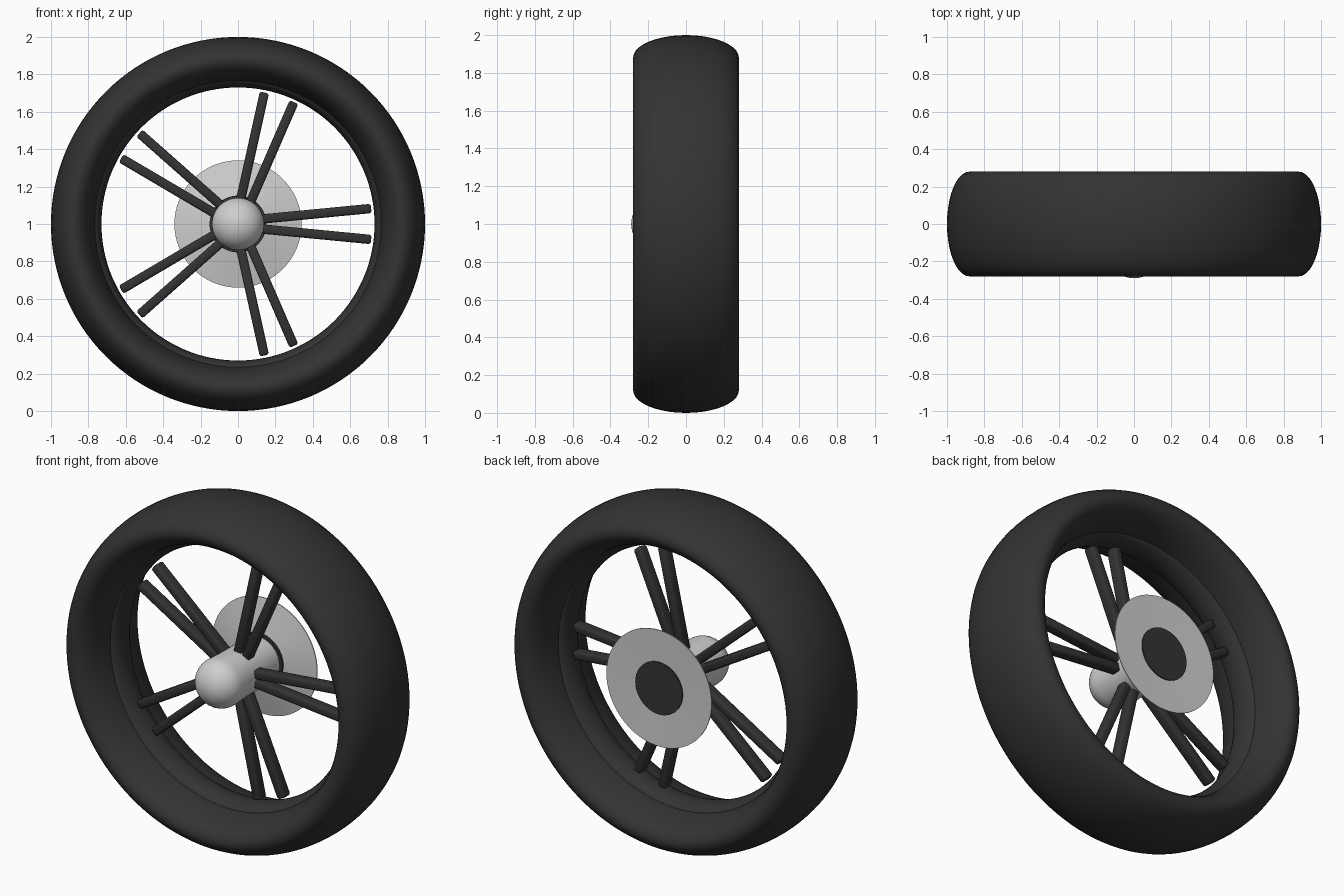
import bpy, bmesh, math
from mathutils import Matrix, Vector

if "Cube" in bpy.data.objects:
    bpy.data.objects.remove(bpy.data.objects["Cube"])

CENTRE = Vector((0, 0, 1))


def material(name, v):
    m = bpy.data.materials.new(name)
    m.diffuse_color = (v, v, v, 1)
    m.use_nodes = True
    m.node_tree.nodes["Principled BSDF"].inputs["Base Color"].default_value = m.diffuse_color
    return m


rubber = material("black_rubber", 0.033)
metal = material("light_grey_metal", 0.62)


def finish(bm, name, mat, angle=35):
    bmesh.ops.recalc_face_normals(bm, faces=bm.faces)
    me = bpy.data.meshes.new(name)
    bm.to_mesh(me)
    bm.free()
    me.materials.append(mat)
    ob = bpy.data.objects.new(name, me)
    ob.location = CENTRE
    bpy.context.collection.objects.link(ob)
    bpy.ops.object.select_all(action='DESELECT')
    ob.select_set(True)
    bpy.context.view_layer.objects.active = ob
    bpy.ops.object.shade_smooth_by_angle(angle=math.radians(angle))
    return ob


def lathe(name, profile, mat, closed=False, steps=96):
    """Spin (radius, y) points around the wheel axle."""
    bm = bmesh.new()
    vs = [bm.verts.new((r, y, 0)) for r, y in profile]
    pairs = list(zip(vs, vs[1:])) + ([(vs[-1], vs[0])] if closed else [])
    es = [bm.edges.new(p) for p in pairs]
    bmesh.ops.spin(bm, geom=vs + es, cent=(0, 0, 0), axis=(0, 1, 0),
                   angle=2 * math.pi, steps=steps, use_merge=True)
    bmesh.ops.remove_doubles(bm, verts=bm.verts, dist=1e-5)
    return finish(bm, name, mat)


def ellipse(radius, half_r, half_y, n):
    return [(radius + half_r * math.cos(2 * math.pi * i / n),
             half_y * math.sin(2 * math.pi * i / n)) for i in range(n)]


# Tyre and the slim rim band inside it
lathe("tyre", ellipse(0.88, 0.12, 0.28, 40), rubber, closed=True, steps=128)
lathe("rim_band", ellipse(0.78, 0.05, 0.09, 20), rubber, closed=True, steps=128)

# Hub body with rounded nose
nose = [(0.14 * math.sin(t), -0.16 - 0.13 * math.cos(t))
        for t in [math.pi / 2 * i / 10 for i in range(11)]]
lathe("hub", nose + [(0.135, -0.05), (0.135, 0.22), (0, 0.22)], metal, steps=64)

# Dark collar running through the brake disc
lathe("collar", [(0, 0.19), (0.152, 0.19), (0.152, 0.252), (0, 0.252)],
      rubber, steps=64)

# Shallow conical disc at the back
lathe("back_disc", [(0.14, 0.20), (0.34, 0.245), (0.34, 0.25), (0.14, 0.245)],
      metal, closed=True, steps=64)

# Five pairs of spokes, each pair spreading outwards
for i in range(5):
    for side in (-1, 1):
        a = Vector((0.11, side * 0.025))
        b = Vector((0.712, side * 0.083))
        d = b - a
        bm = bmesh.new()
        bmesh.ops.create_cube(bm, size=1, matrix=Matrix.Diagonal((d.length, 0.066, 0.05, 1)))
        bmesh.ops.bevel(bm, geom=list(bm.edges), offset=0.012, segments=2,
                        profile=0.5, affect='EDGES')
        mid = (a + b) / 2
        m = (Matrix.Rotation(-math.radians(72 * i), 4, 'Y')
             @ Matrix.Translation((mid.x, 0, mid.y))
             @ Matrix.Rotation(-math.atan2(d.y, d.x), 4, 'Y'))
        bmesh.ops.transform(bm, matrix=m, verts=bm.verts)
        finish(bm, f"spoke_{i + 1}_{'upper' if side > 0 else 'lower'}", rubber, 50)
